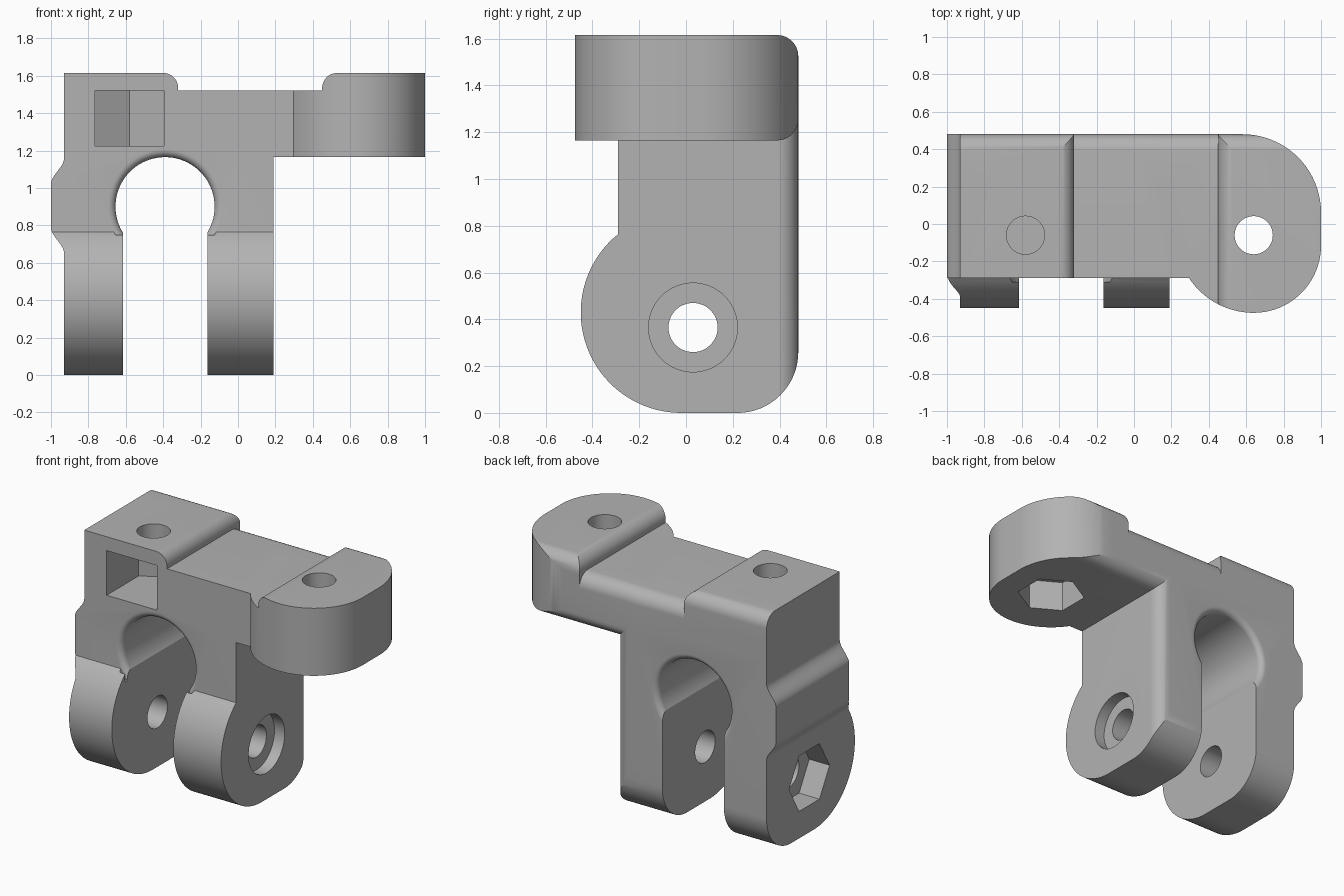
import bpy, bmesh, math
from math import sin, cos, pi, radians

if "Cube" in bpy.data.objects:
    bpy.data.objects.remove(bpy.data.objects["Cube"], do_unlink=True)

grey = bpy.data.materials.new("plain_grey")
grey.use_nodes = True
colour = (0.45, 0.45, 0.45, 1)
grey.diffuse_color = colour
grey.node_tree.nodes["Principled BSDF"].inputs["Base Color"].default_value = colour

FRONT, BACK = -0.29, 0.48
BAR_BOTTOM, BAR_TOP, BLOCK_TOP = 1.165, 1.52, 1.615
ROUND = 0.09


def arc(cx, cy, r, start, end, n=20):
    """Points on an arc, angles in degrees."""
    angles = [radians(start + (end - start) * i / n) for i in range(n + 1)]
    return [(cx + r * cos(a), cy + r * sin(a)) for a in angles]


def s_curve(x0, z0, x1, z1, n=14):
    return [(x0 + (x1 - x0) * (1 - cos(pi * i / n)) / 2, z0 + (z1 - z0) * i / n)
            for i in range(n + 1)]


def regular(cx, cy, r, sides, turn=0):
    return arc(cx, cy, r, turn, turn + 360, sides)[:-1]


def loft(name, axis, sections):
    """Solid through (depth, outline) sections along an axis."""
    place = {"x": lambda a, b, d: (d, a, b),
             "y": lambda a, b, d: (a, d, b),
             "z": lambda a, b, d: (a, b, d)}[axis]
    bm = bmesh.new()
    rings = [[bm.verts.new(place(a, b, d)) for a, b in pts] for d, pts in sections]
    bm.faces.new(rings[0])
    bm.faces.new(rings[-1])
    for lower, upper in zip(rings, rings[1:]):
        for i in range(len(lower)):
            j = (i + 1) % len(lower)
            bm.faces.new((lower[i], lower[j], upper[j], upper[i]))
    bmesh.ops.recalc_face_normals(bm, faces=bm.faces)
    mesh = bpy.data.meshes.new(name)
    bm.to_mesh(mesh)
    bm.free()
    obj = bpy.data.objects.new(name, mesh)
    bpy.context.collection.objects.link(obj)
    mesh.materials.append(grey)
    return obj


def prism(name, axis, pts, lo, hi):
    return loft(name, axis, [(lo, pts), (hi, pts)])


def combine(target, tool, operation):
    """Apply a boolean and discard the tool."""
    mod = target.modifiers.new(operation, "BOOLEAN")
    mod.object, mod.operation, mod.solver = tool, operation, "EXACT"
    bpy.context.view_layer.objects.active = target
    bpy.ops.object.modifier_apply(modifier=mod.name)
    bpy.data.objects.remove(tool, do_unlink=True)


def rounded_side(front, top):
    """Side outline of the upper parts, with both back edges rounded."""
    y = BACK - ROUND
    return ([(front, top), (front, BAR_BOTTOM)]
            + arc(y, BAR_BOTTOM + ROUND, ROUND, -90, 0, 12)
            + arc(y, top - ROUND, ROUND, 0, 90, 12))


# Main body: front outline with a swelling on the outer side
front_outline = ([(0.19, 0), (0.19, BAR_TOP), (-0.93, BAR_TOP)]
                 + s_curve(-0.93, 1.16, -1.0, 1.02)
                 + s_curve(-1.0, 0.79, -0.93, 0.65) + [(-0.93, 0)])
bracket = prism("clamp_bracket", "y", front_outline, -0.6, 0.6)

# Side outline with the rounded leg lobe
side_outline = ([(FRONT, BAR_TOP)] + arc(-0.02, 0.43, 0.43, 129, 270, 40)
                + arc(0.22, 0.26, 0.26, 270, 360)
                + arc(BACK - ROUND, BAR_TOP - ROUND, ROUND, 0, 90, 12))
side_outline.insert(1, (FRONT, side_outline[1][1]))
side_outline[2] = (FRONT - 0.001, side_outline[2][1] - 0.001)
combine(bracket, prism("side_limit", "x", side_outline, -1.2, 1.2), "INTERSECT")

# Rounded upright edge at the back of the inner leg
plan = ([(-1.3, -0.7), (0.19, -0.7)]
        + arc(0.19 - ROUND, BACK - ROUND, ROUND, 0, 90, 12) + [(-1.3, BACK)])
combine(bracket, prism("plan_limit", "z", plan, -0.2, 1.8), "INTERSECT")

# Crossbar
combine(bracket, prism("crossbar", "x", rounded_side(FRONT, BAR_TOP), 0, 0.55), "UNION")

# Raised outer block
block_outline = [(-0.93, 1.3), (-0.32, 1.3)] + arc(-0.40, 1.535, 0.08, 0, 90, 12) \
    + [(-0.93, BLOCK_TOP)]
block = prism("raised_block", "y", block_outline, -0.6, 0.6)
combine(block, prism("block_limit", "x", rounded_side(FRONT, BLOCK_TOP), -1.2, 1), "INTERSECT")
combine(bracket, block, "UNION")

# Rounded ear
ear_plan = (arc(0.64, -0.06, 0.415, 214, 270) + arc(0.64, -0.115, 0.36, 270, 360)[1:]
            + arc(0.58, 0.06, 0.42, 0, 90) + [(0.45, BACK), (0.45, -0.2), (0.30, -0.2)])
ear = prism("ear", "z", ear_plan, 1, 1.8)
ear_front = ([(0.2, BAR_BOTTOM), (1.1, BAR_BOTTOM), (1.1, BLOCK_TOP)]
             + arc(0.53, 1.535, 0.08, 90, 180, 12) + [(0.45, BAR_TOP), (0.2, BAR_TOP)])
combine(ear, prism("ear_front_limit", "y", ear_front, -0.7, 0.7), "INTERSECT")
combine(ear, prism("ear_side_limit", "x", rounded_side(-0.7, BLOCK_TOP), 0, 1.2), "INTERSECT")
combine(bracket, ear, "UNION")

# Tube opening with softened rims, and the slot between the legs
lip, radius = 0.04, 0.265
half = [(radius + lip * (1 - cos(t)), lip * (1 - sin(t)))
        for t in [pi / 2 * i / 8 for i in range(9)]]
profile = ([(FRONT - 0.02, radius + lip)]
           + [(FRONT + d, r) for r, d in reversed(half)]
           + [(BACK - d, r) for r, d in half] + [(BACK + 0.02, radius + lip)])
tube = loft("tube_cutter", "y", [(y, regular(-0.39, 0.90, r, 80)) for y, r in profile])
combine(bracket, tube, "DIFFERENCE")


def cut(axis, pts, lo, hi):
    combine(bracket, prism("cutter", axis, pts, lo, hi), "DIFFERENCE")


cut("y", [(-0.615, -0.1), (-0.162, -0.1), (-0.162, 0.8), (-0.615, 0.8)], -0.7, 0.7)

# Leg bolt hole, round recess and hexagonal recess
hex_radius = 0.2136
cut("x", regular(0.03, 0.365, 0.105, 48), -1.2, 0.4)
cut("x", regular(0.03, 0.365, 0.19, 64), 0.115, 0.4)
cut("x", regular(0.03, 0.365, hex_radius, 6), -1.2, -0.78)

# Ear bolt hole and hexagonal recess below
cut("z", regular(0.64, -0.06, 0.102, 48), 1, 1.8)
cut("z", regular(0.64, -0.06, hex_radius, 6, 30), 1, 1.37)

# Nut slot in the block, open to the front, with its bolt hole
nut = regular(-0.58, -0.06, hex_radius, 6, 30)
cut("z", nut[:3] + [(-0.765, -0.7), (-0.395, -0.7)], 1.225, 1.522)
cut("z", regular(-0.58, -0.06, 0.102, 48), 1.4, 1.8)

bpy.ops.object.select_all(action="DESELECT")
bracket.select_set(True)
bpy.context.view_layer.objects.active = bracket
bpy.ops.object.shade_smooth_by_angle(angle=radians(25))
